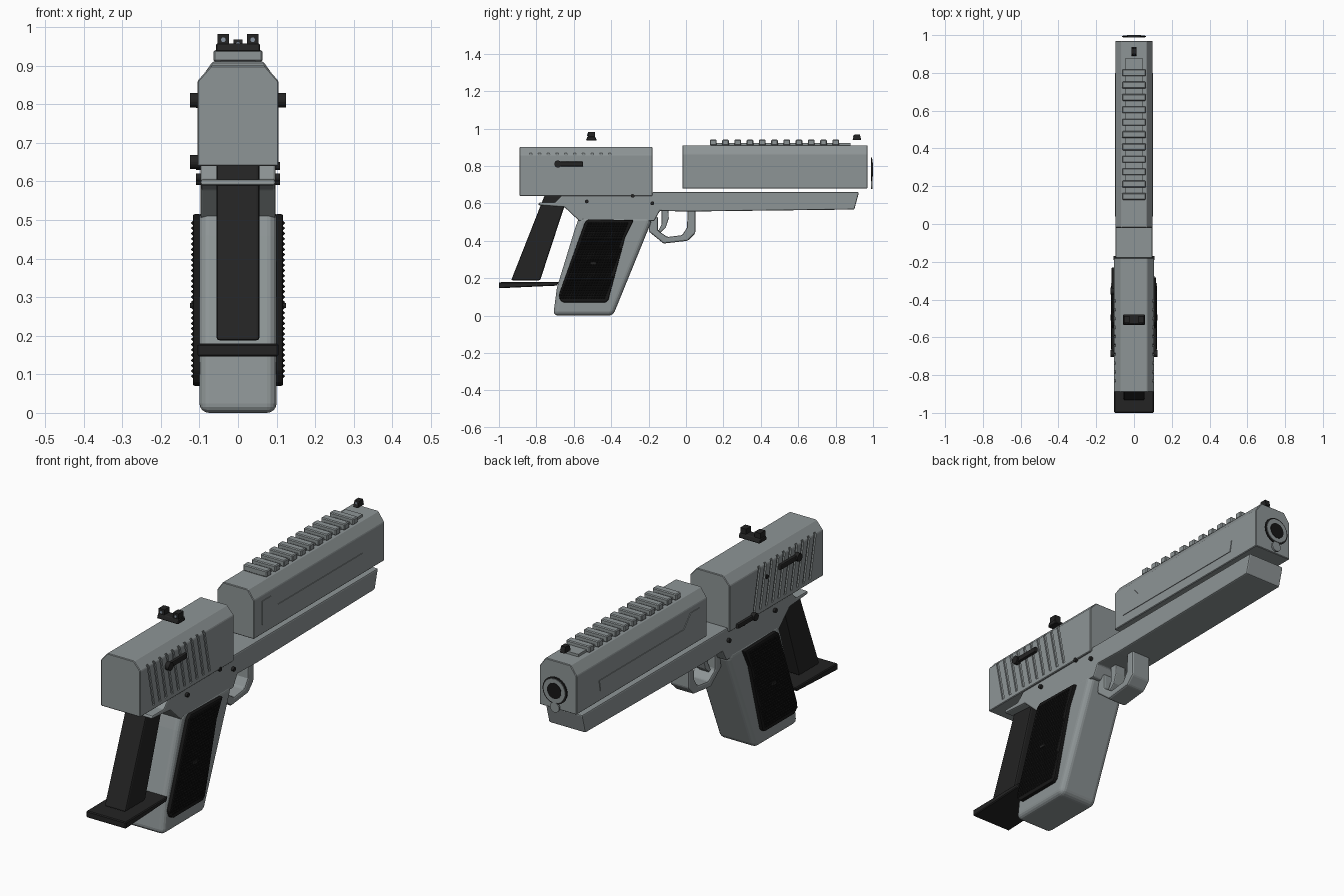
import bpy, bmesh, math
from mathutils import Matrix

if "Cube" in bpy.data.objects:
    bpy.data.objects.remove(bpy.data.objects["Cube"])


def mat(name, r, g, b):
    m = bpy.data.materials.new(name)
    m.diffuse_color = (r, g, b, 1)
    m.use_nodes = True
    m.node_tree.nodes["Principled BSDF"].inputs["Base Color"].default_value = m.diffuse_color
    return m


GREY = mat("steel grey", 0.27, 0.30, 0.305)
BLACK = mat("charcoal", 0.017, 0.017, 0.017)
RUBBER = mat("rubber black", 0.008, 0.008, 0.008)
PALE = mat("sight dot grey", 0.25, 0.30, 0.36)


def finish(name, bm, material, bevel=0, segs=2):
    bmesh.ops.recalc_face_normals(bm, faces=bm.faces)
    me = bpy.data.meshes.new(name)
    bm.to_mesh(me)
    bm.free()
    me.materials.append(material)
    ob = bpy.data.objects.new(name, me)
    bpy.context.collection.objects.link(ob)
    if bevel:
        b = ob.modifiers.new("bevel", 'BEVEL')
        b.width, b.segments, b.limit_method = bevel, segs, 'ANGLE'
    return ob


def extrude(bm, verts, vec):
    f = bm.faces.new([bm.verts.new(v) for v in verts])
    r = bmesh.ops.extrude_face_region(bm, geom=[f])
    bmesh.ops.translate(bm, vec=vec, verts=[v for v in r["geom"] if isinstance(v, bmesh.types.BMVert)])


def side_profile(name, pts, x0, x1, material, bevel=0, segs=2):
    """Outline in (y, z), extruded across x."""
    bm = bmesh.new()
    extrude(bm, [(x0, y, z) for y, z in pts], (x1 - x0, 0, 0))
    return finish(name, bm, material, bevel, segs)


def slide_block(name, y0, y1, w, z0, z1, tw, ch):
    """Slide section with chamfered top, extruded along y."""
    pts = [(-w, z0), (w, z0), (w, z1 - ch), (tw, z1), (-tw, z1), (-w, z1 - ch)]
    bm = bmesh.new()
    extrude(bm, [(x, y0, z) for x, z in pts], (0, y1 - y0, 0))
    return finish(name, bm, GREY, 0.003, 1)


def rect(y0, y1, z0, z1):
    return [(y0, z0), (y1, z0), (y1, z1), (y0, z1)]


def disc(name, axis, centre, r, depth, material, sides=24):
    bm = bmesh.new()
    rot = Matrix.Rotation(math.pi / 2, 4, 'Y' if axis == 'X' else 'X')
    bmesh.ops.create_cone(bm, cap_ends=True, segments=sides, radius1=r, radius2=r,
                          depth=depth, matrix=Matrix.Translation(centre) @ rot)
    return finish(name, bm, material)


# Slide halves
rear = slide_block("rear_slide", -0.89, -0.18, 0.105, 0.64, 0.90, 0.07, 0.04)
slide_block("front_slide", -0.02, 0.97, 0.098, 0.68, 0.91, 0.066, 0.045)

# Slanted serrations cut into both sides of the rear slide
bm = bmesh.new()
for s in (-1, 1):
    for i in range(10):
        y = -0.838 + i * 0.047
        extrude(bm, [(s * 0.098, a, z) for a, z in
                     ((y, 0.87), (y + 0.014, 0.87), (y + 0.057, 0.66), (y + 0.043, 0.66))], (s * 0.03, 0, 0))
cutter = finish("serration_cutter", bm, GREY)
cutter.hide_render = True
cutter.hide_set(True)
cut = rear.modifiers.new("serrations", 'BOOLEAN')
cut.operation, cut.object, cut.solver = 'DIFFERENCE', cutter, 'EXACT'

# Raised side panels on the front slide
for s, n in ((1, "right"), (-1, "left")):
    side_profile(n + "_slide_panel", [(0.04, 0.727), (0.79, 0.727), (0.80, 0.78), (0.16, 0.78),
                                      (0.107, 0.84), (0.04, 0.84)], s * 0.09, s * 0.101, GREY)

# Top rail
side_profile("rail_base", rect(0.13, 0.88, 0.90, 0.922), -0.045, 0.045, GREY)
for i in range(11):
    y = 0.128 + i * 0.0655
    side_profile(f"rail_tooth_{i + 1}", rect(y, y + 0.036, 0.91, 0.94), -0.063, 0.063, GREY, 0.004, 1)

# Frame, grip, trigger guard and trigger
side_profile("frame", [(-0.785, 0.605), (-0.79, 0.59), (-0.65, 0.58), (-0.57, 0.505), (-0.17, 0.505),
                       (-0.14, 0.56), (0.0, 0.556), (0.90, 0.567), (0.925, 0.66), (-0.18, 0.66),
                       (-0.18, 0.645), (-0.66, 0.645), (-0.70, 0.605)], -0.097, 0.097, GREY, 0.006)
side_profile("grip", [(-0.71, 0), (-0.39, 0), (-0.19, 0.49), (-0.18, 0.53), (-0.57, 0.53),
                      (-0.595, 0.46), (-0.69, 0.15)], -0.1, 0.1, GREY, 0.025, 4)
side_profile("trigger_guard", [(-0.19, 0.52), (-0.20, 0.45), (-0.12, 0.385), (0.01, 0.40), (0.05, 0.44),
                               (0.05, 0.57), (0.01, 0.57), (0.005, 0.47), (-0.02, 0.43), (-0.10, 0.42),
                               (-0.15, 0.455), (-0.15, 0.53)], -0.05, 0.05, GREY, 0.008)
side_profile("trigger", [(-0.13, 0.58), (-0.095, 0.58), (-0.092, 0.52), (-0.108, 0.47), (-0.14, 0.44),
                         (-0.15, 0.45), (-0.13, 0.49)], -0.028, 0.028, GREY, 0.005)

# Magazine, pulled back, with its floor plate
side_profile("magazine", [(-0.935, 0.188), (-0.78, 0.188), (-0.63, 0.645), (-0.755, 0.645)],
             -0.056, 0.056, BLACK, 0.008)
side_profile("magazine_floor_plate", [(-1.0, 0.146), (-0.69, 0.16), (-0.68, 0.18), (-1.0, 0.178)],
             -0.105, 0.105, BLACK, 0.004, 1)

# Grip panels with rows of small checkering points
PANEL = [(-0.54, 0.50), (-0.52, 0.515), (-0.28, 0.51), (-0.325, 0.42), (-0.415, 0.085), (-0.43, 0.07),
         (-0.655, 0.07), (-0.67, 0.08), (-0.68, 0.11)]
for s, n in ((1, "right"), (-1, "left")):
    side_profile(n + "_grip_panel", PANEL, s * 0.095, s * 0.117, RUBBER, 0.005)
    bm = bmesh.new()
    h = 0.006
    for j in range(30):
        z = 0.095 + j * 0.0137
        y = -0.665 + (z - 0.11) * 0.375
        while y < -0.435 + (z - 0.07) * 0.286:
            ring = [bm.verts.new((s * 0.116, a, b)) for a, b in rect(y - h, y + h, z - h, z + h)]
            tip = bm.verts.new((s * 0.1225, y, z))
            bm.faces.new(ring)
            for k in range(4):
                bm.faces.new((ring[k], ring[(k + 1) % 4], tip))
            y += 0.0137
    finish(n + "_grip_checkering", bm, RUBBER)
    side_profile(n + "_grip_badge", rect(-0.51, -0.48, 0.272, 0.285), s * 0.11, s * 0.125, BLACK)

    # Safety lever and frame pins
    side_profile(n + "_safety_lever", rect(-0.69, -0.55, 0.797, 0.823), s * 0.10, s * 0.118, BLACK, 0.005)
    disc(n + "_safety_knob", 'X', (s * 0.113, -0.685, 0.81), 0.019, 0.024, BLACK)
    for i, (y, z) in enumerate(((-0.53, 0.61), (-0.285, 0.64), (-0.18, 0.60))):
        disc(f"{n}_frame_pin_{i + 1}", 'X', (s * 0.1, y, z), 0.01, 0.018, BLACK, 12)

# Slide stop and extra pin, left side only
side_profile("slide_stop", rect(-0.37, -0.23, 0.638, 0.66), -0.118, -0.09, BLACK, 0.004)
disc("slide_stop_knob", 'X', (-0.112, -0.355, 0.65), 0.018, 0.026, BLACK)
disc("left_slide_pin", 'X', (-0.1, -0.46, 0.80), 0.01, 0.018, BLACK, 12)

# Rear sight
side_profile("rear_sight_base", [(-0.535, 0.936), (-0.477, 0.936), (-0.485, 0.957), (-0.527, 0.957)],
             -0.057, 0.057, BLACK, 0.003, 1)
for s, n in ((1, "right"), (-1, "left")):
    side_profile(n + "_rear_sight_post", rect(-0.525, -0.487, 0.95, 0.982), s * 0.023, s * 0.053, BLACK)
    disc(n + "_rear_sight_dot", 'Y', (s * 0.038, -0.526, 0.967), 0.006, 0.004, PALE, 12)

# Front sight
side_profile("front_sight", [(0.89, 0.938), (0.937, 0.938), (0.93, 0.967), (0.9, 0.967)], -0.012, 0.012, BLACK)
disc("front_sight_dot", 'Y', (0, 0.897, 0.957), 0.005, 0.006, PALE, 12)

# Muzzle discs, floating just ahead of the slide
disc("muzzle_rim", 'Y', (0, 0.992, 0.78), 0.064, 0.006, BLACK, 32)
disc("muzzle_ring", 'Y', (0, 0.993, 0.78), 0.057, 0.010, GREY, 32)
disc("muzzle_bore", 'Y', (0, 0.995, 0.78), 0.037, 0.010, RUBBER, 32)
disc("guide_rod", 'Y', (0, 0.992, 0.70), 0.024, 0.008, GREY)
